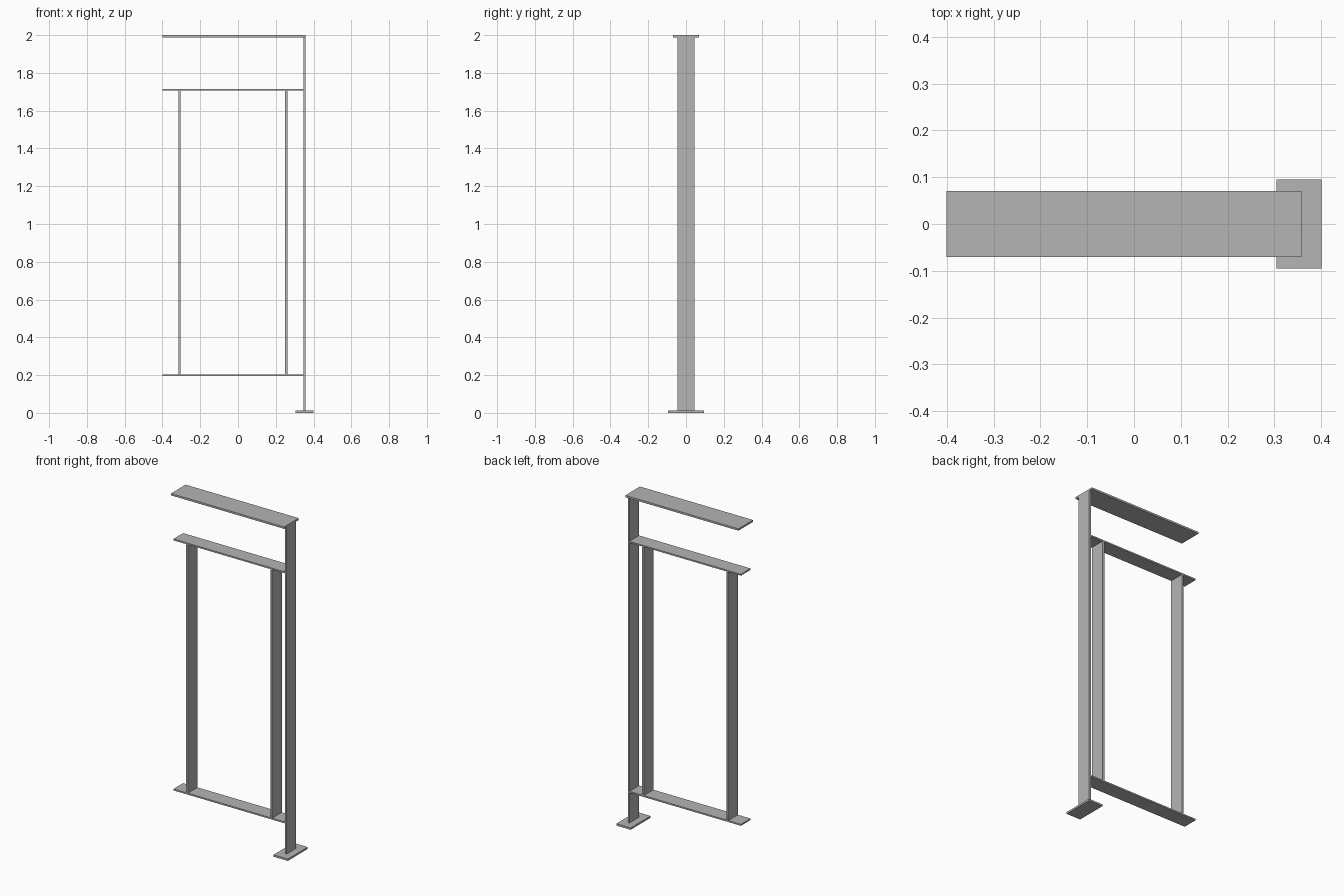
import bpy
import bmesh
from mathutils import Vector

default = bpy.data.objects.get("Cube")
if default:
    bpy.data.objects.remove(default, do_unlink=True)

# Plain grey steel
steel = bpy.data.materials.new("grey_steel")
steel.use_nodes = True
grey = (0.46, 0.46, 0.46, 1)
steel.diffuse_color = grey
steel.node_tree.nodes["Principled BSDF"].inputs["Base Color"].default_value = grey


def bar(name, x0, x1, half_width, z0, z1):
    """Flat steel bar between two x and two z limits, centred on y = 0."""
    bm = bmesh.new()
    bmesh.ops.create_cube(bm, size=1)
    bmesh.ops.scale(bm, vec=Vector((x1 - x0, 2 * half_width, z1 - z0)), verts=bm.verts)
    mesh = bpy.data.meshes.new(name)
    bm.to_mesh(mesh)
    bm.free()
    mesh.materials.append(steel)
    obj = bpy.data.objects.new(name, mesh)
    obj.location = ((x0 + x1) / 2, 0, (z0 + z1) / 2)
    bpy.context.collection.objects.link(obj)
    return obj


LEFT_END = -0.4
POST_IN, POST_OUT = 0.346, 0.3575
THICK = 0.0115
RAIL = 0.009
BAR_HALF = 0.046
LOW, HIGH = 0.194, 1.707   # undersides of the two rails

# Post with its foot and handrail
bar("base_plate", 0.304, 0.4, 0.095, 0, THICK)
bar("post", POST_IN, POST_OUT, BAR_HALF, THICK, 2 - THICK)
bar("handrail", LEFT_END, POST_OUT, 0.07, 2 - THICK, 2)

# Horizontal rails
for name, z in (("lower_rail", LOW), ("upper_rail", HIGH)):
    bar(name, LEFT_END, POST_IN, BAR_HALF, z, z + RAIL)

# Upright balusters between the rails
for name, x in (("right_baluster", -0.315), ("left_baluster", 0.25)):
    bar(name, x, x + THICK, BAR_HALF, LOW + RAIL, HIGH)
